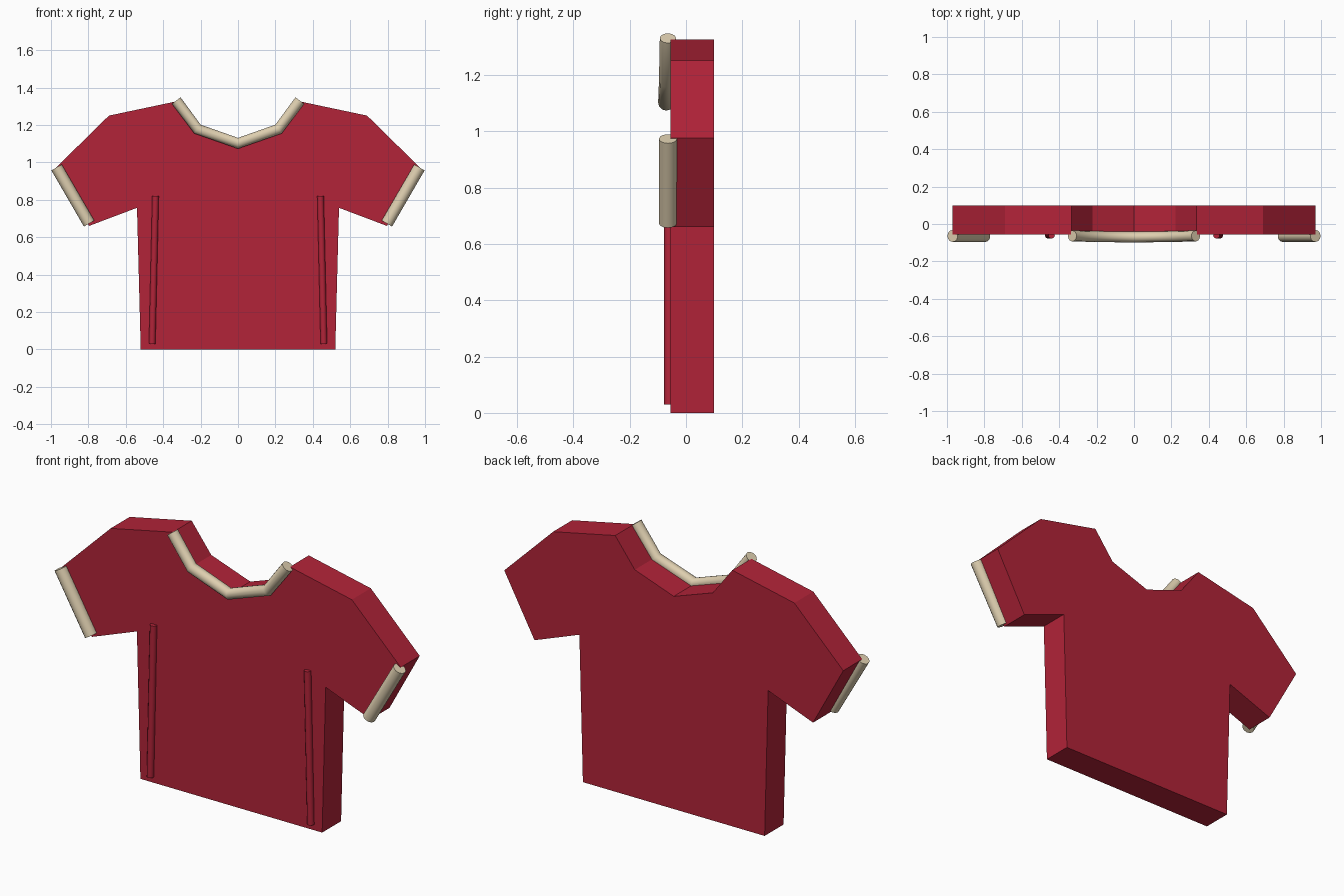
import bpy, bmesh

if "Cube" in bpy.data.objects:
    bpy.data.objects.remove(bpy.data.objects["Cube"])


def material(name, color):
    m = bpy.data.materials.new(name)
    m.diffuse_color = (*color, 1)
    m.use_nodes = True
    m.node_tree.nodes["Principled BSDF"].inputs["Base Color"].default_value = m.diffuse_color
    return m


RED = material("shirt red", (0.445, 0.017, 0.04))
CREAM = material("trim cream", (0.73, 0.62, 0.43))
FRONT, BACK = -0.055, 0.10


def tube(name, points, radius, mat):
    """Round capped tube along a polyline."""
    cu = bpy.data.curves.new(name, 'CURVE')
    cu.dimensions = '3D'
    cu.bevel_depth = radius
    cu.bevel_resolution = 4
    cu.use_fill_caps = True
    sp = cu.splines.new('POLY')
    sp.points.add(len(points) - 1)
    for p, co in zip(sp.points, points):
        p.co = (*co, 1)
    ob = bpy.data.objects.new(name, cu)
    bpy.context.collection.objects.link(ob)
    bpy.ops.object.select_all(action='DESELECT')
    ob.select_set(True)
    bpy.context.view_layer.objects.active = ob
    bpy.ops.object.convert(target='MESH')
    ob = bpy.context.object
    ob.name = name
    ob.data.materials.clear()
    ob.data.materials.append(mat)
    bpy.ops.object.shade_smooth_by_angle(angle=0.7)
    return ob


# Shirt body: mirrored half outline, extruded front to back
half = [(0.52, 0), (0.54, 0.757), (0.797, 0.66), (0.97, 0.975),
        (0.69, 1.25), (0.335, 1.325), (0.223, 1.178)]
outline = half + [(0, 1.10)] + [(-x, z) for x, z in reversed(half)]
bm = bmesh.new()
face = bm.faces.new([bm.verts.new((x, FRONT, z)) for x, z in outline])
ext = bmesh.ops.extrude_face_region(bm, geom=[face], use_keep_orig=True)
for v in ext["geom"]:
    if isinstance(v, bmesh.types.BMVert):
        v.co.y = BACK
bmesh.ops.recalc_face_normals(bm, faces=bm.faces)
me = bpy.data.meshes.new("shirt_body")
bm.to_mesh(me)
bm.free()
me.materials.append(RED)
bpy.context.collection.objects.link(bpy.data.objects.new("shirt_body", me))

# Collar trim, bowed slightly forward in the middle
side = [(0.33, -0.064, 1.33), (0.217, -0.067, 1.178)]
tube("collar", side + [(0, -0.07, 1.102)]
     + [(-x, y, z) for x, y, z in reversed(side)], 0.029, CREAM)

# Sleeve cuffs and side seams
for s, label in ((-1, "left"), (1, "right")):
    tube(label + "_cuff", [(s * 0.97, -0.064, 0.973),
                           (s * 0.796, -0.064, 0.673)], 0.032, CREAM)
    tube(label + "_side_seam", [(s * 0.441, -0.06, 0.82),
                                (s * 0.459, -0.06, 0.03)], 0.0175, RED)
